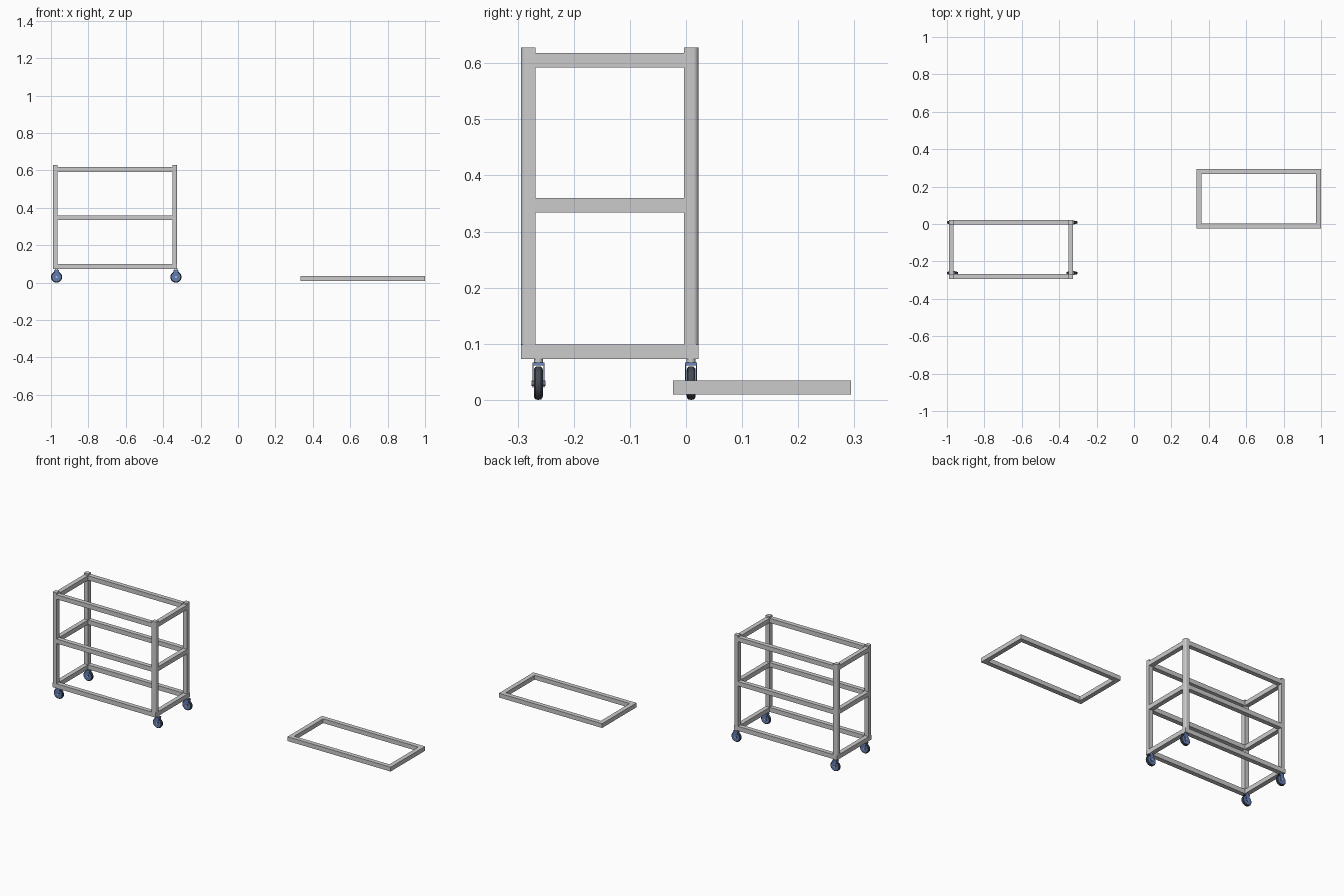
import bpy, bmesh, math
from mathutils import Matrix

if "Cube" in bpy.data.objects:
    bpy.data.objects.remove(bpy.data.objects["Cube"])

T = 0.026                       # tube size
X0, X1 = -0.99, -0.325          # cart outer bounds
Y0, Y1 = -0.294, 0.022


def material(name, rgb):
    m = bpy.data.materials.new(name)
    m.diffuse_color = (*rgb, 1)
    m.use_nodes = True
    m.node_tree.nodes["Principled BSDF"].inputs["Base Color"].default_value = m.diffuse_color
    return m


blue = material("blue_plastic", (0.12, 0.2, 0.45))
dark = material("dark_rubber", (0.06, 0.07, 0.09))


def finish(name, bm, mat=None, smooth=False):
    bmesh.ops.recalc_face_normals(bm, faces=bm.faces)
    me = bpy.data.meshes.new(name)
    bm.to_mesh(me)
    bm.free()
    ob = bpy.data.objects.new(name, me)
    bpy.context.collection.objects.link(ob)
    if mat:
        me.materials.append(mat)
    if smooth:
        bpy.ops.object.select_all(action='DESELECT')
        ob.select_set(True)
        bpy.context.view_layer.objects.active = ob
        bpy.ops.object.shade_smooth_by_angle(angle=math.radians(35))
    return ob


def prism(name, pts, axis_matrix, depth, mat=None, smooth=False):
    """Extrude a 2D outline along local z, then place it."""
    bm = bmesh.new()
    f = bm.faces.new([bm.verts.new((x, y, 0)) for x, y in pts])
    r = bmesh.ops.extrude_face_region(bm, geom=[f])
    vs = [v for v in r["geom"] if isinstance(v, bmesh.types.BMVert)]
    bmesh.ops.translate(bm, verts=vs, vec=(0, 0, depth))
    bm.transform(axis_matrix)
    return finish(name, bm, mat, smooth)


def box(name, lo, hi):
    pts = [(lo[0], lo[1]), (hi[0], lo[1]), (hi[0], hi[1]), (lo[0], hi[1])]
    return prism(name, pts, Matrix.Translation((0, 0, lo[2])), hi[2] - lo[2])


def mitred_frame(name, x0, x1, y0, y1, z0, z1):
    """Rectangular ring of square tube with mitred corners."""
    bm = bmesh.new()
    rings = []
    for d, z in ((0, z0), (0, z1), (T, z1), (T, z0)):
        rings.append([bm.verts.new(p) for p in (
            (x0 + d, y0 + d, z), (x1 - d, y0 + d, z),
            (x1 - d, y1 - d, z), (x0 + d, y1 - d, z))])
    for i in range(4):
        a, b = rings[i], rings[(i + 1) % 4]
        for j in range(4):
            k = (j + 1) % 4
            bm.faces.new((a[j], a[k], b[k], b[j]))
    return finish(name, bm)


def lathe(name, profile, loc, mat, steps=32):
    """Spin an (offset along y, radius) profile about the wheel axle."""
    bm = bmesh.new()
    vs = [bm.verts.new((r, y, 0)) for y, r in profile]
    es = [bm.edges.new(p) for p in zip(vs, vs[1:])]
    bmesh.ops.spin(bm, geom=vs + es, cent=(0, 0, 0), axis=(0, 1, 0),
                   angle=math.tau, steps=steps)
    bmesh.ops.remove_doubles(bm, verts=bm.verts, dist=1e-5)
    bm.transform(Matrix.Translation(loc))
    return finish(name, bm, mat, True)


# Loose frame and the cart's bottom frame
mitred_frame("loose_frame", 0.335, 1.0, -0.023, 0.294, 0.01, 0.035)
mitred_frame("bottom_frame", X0, X1, Y0, Y1, 0.073, 0.099)

# Corner posts with a rounded outer corner
for sx, ex in ((-1, X0), (1, X1)):
    for sy, ey in ((-1, Y0), (1, Y1)):
        r = 0.009
        arc = [(r - r * math.cos(a), r - r * math.sin(a))
               for a in (i * math.pi / 12 for i in range(7))]
        pts = [(ex - sx * u, ey - sy * v) for u, v in arc + [(T, 0), (T, T), (0, T)]]
        side = ("left" if sx < 0 else "right", "front" if sy < 0 else "back")
        prism("post_%s_%s" % side, pts, Matrix.Translation((0, 0, 0.099)), 0.529,
              smooth=True)

# Middle and top rails between the posts
for level, z0, z1 in (("middle", 0.334, 0.36), ("top", 0.592, 0.618)):
    for n, y in (("front", Y0), ("back", Y1 - T)):
        box(f"{level}_{n}_rail", (X0 + T, y, z0), (X1 - T, y + T, z1))
    for n, x in (("left", X0), ("right", X1 - T)):
        box(f"{level}_{n}_rail", (x, Y0 + T, z0), (x + T, Y1 - T, z1))

# Casters: tyre, hub, two fork plates, crown, stem
R = 0.03
for nx, cx in (("left", -0.97), ("right", -0.332)):
    for ny, cy in (("front", -0.263), ("back", 0.009)):
        tag = f"{nx}_{ny}"
        lathe("tyre_" + tag, [(-0.007, 0.018), (-0.0075, 0.026), (-0.005, 0.029),
                              (0, R), (0.005, 0.029), (0.0075, 0.026),
                              (0.007, 0.018)], (cx, cy, R), dark)
        lathe("wheel_disc_" + tag, [(-0.008, 0), (-0.008, 0.024), (0.008, 0.024),
                                    (0.008, 0)], (cx, cy, R), blue)
        lathe("axle_" + tag, [(-0.0125, 0), (-0.0125, 0.005), (0.0125, 0.005),
                              (0.0125, 0)], (cx, cy, R), None, 16)
        fork = [(-0.007, -0.005), (0, -0.008), (0.007, -0.005),
                (0.014, 0.034), (-0.014, 0.034)]
        for s in (-1, 1):
            m = (Matrix.Translation((cx, cy + s * 0.0098 + 0.0012, R))
                 @ Matrix.Rotation(math.pi / 2, 4, 'X'))
            prism(f"fork_{tag}_{'outer' if s > 0 else 'inner'}", fork, m, 0.0024, blue)
        m = (Matrix.Translation((cx, cy + 0.011, R))
             @ Matrix.Rotation(math.pi / 2, 4, 'X'))
        prism("fork_crown_" + tag, [(-0.014, 0.0315), (0.014, 0.0315),
                                    (0.012, 0.037), (-0.012, 0.037)], m, 0.022, blue)
        circ = [(0.008 * math.cos(a), 0.008 * math.sin(a))
                for a in (i * math.tau / 20 for i in range(20))]
        prism("stem_" + tag, circ, Matrix.Translation((cx, cy, 0.066)), 0.009,
              None, True)
